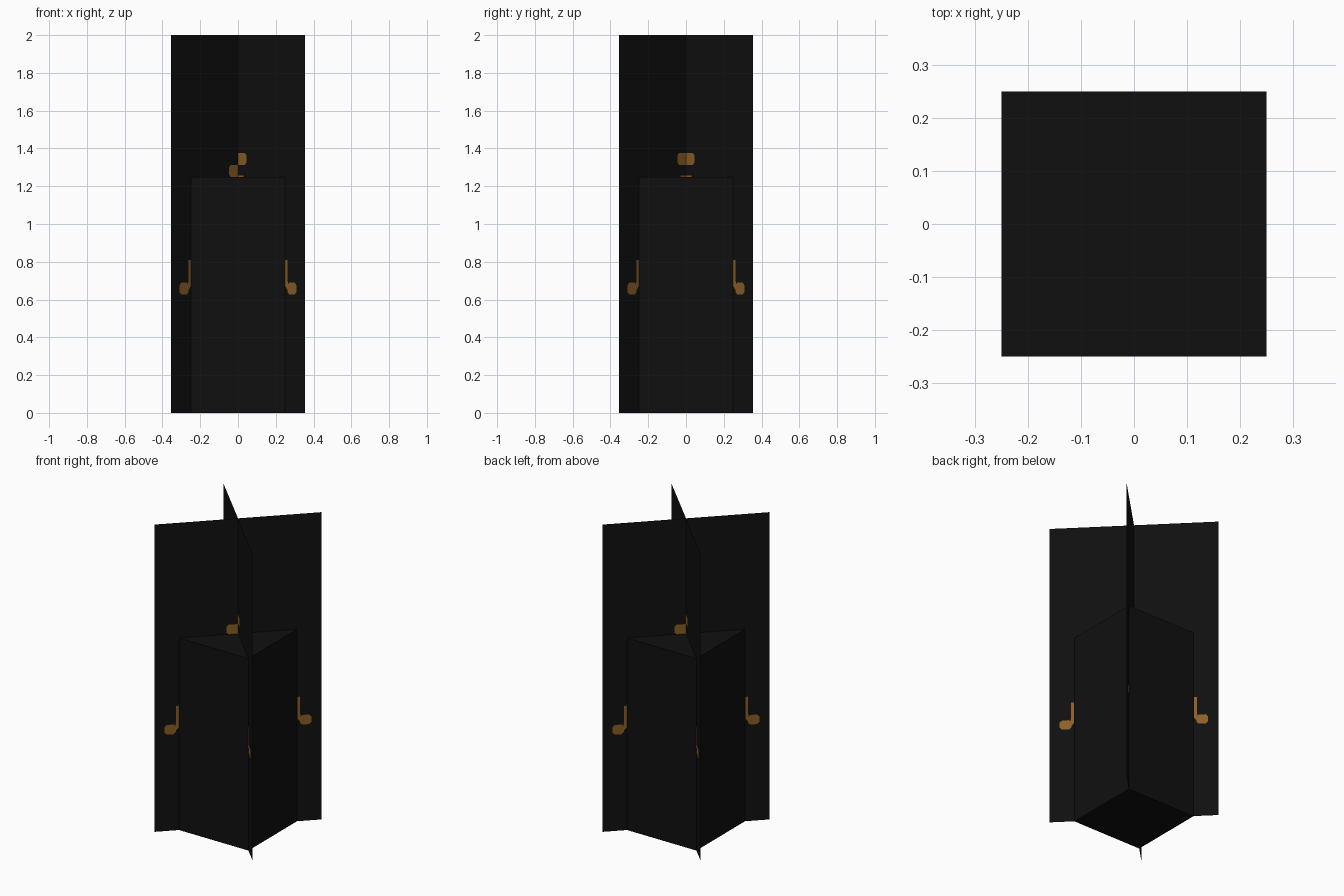
import bpy, bmesh, math
from mathutils import Matrix

if "Cube" in bpy.data.objects:
    bpy.data.objects.remove(bpy.data.objects["Cube"])


def material(name, rgb):
    m = bpy.data.materials.new(name)
    m.diffuse_color = (*rgb, 1)
    m.use_nodes = True
    m.node_tree.nodes["Principled BSDF"].inputs["Base Color"].default_value = m.diffuse_color
    return m


black = material("black", (0.005, 0.005, 0.005))
brown = material("bronze brown", (0.26, 0.115, 0.02))


def make_object(name, bm, mat):
    mesh = bpy.data.meshes.new(name)
    bm.to_mesh(mesh)
    bm.free()
    mesh.materials.append(mat)
    obj = bpy.data.objects.new(name, mesh)
    bpy.context.collection.objects.link(obj)
    return obj


def flat_shapes(name, shapes, mat, angle, offset=0.0):
    """Upright flat outlines given as (distance from axis, height)."""
    bm = bmesh.new()
    for shape in shapes:
        bm.faces.new([bm.verts.new((s, offset, z)) for s, z in shape])
    bm.transform(Matrix.Rotation(math.radians(angle), 4, 'Z'))
    return make_object(name, bm, mat)


def rect(s0, s1, z0, z1):
    return [(s0, z0), (s1, z0), (s1, z1), (s0, z1)]


def knob(s0, s1, z0, z1, c=0.014):
    return [(s0 + c, z0), (s1 - c, z0), (s1, z0 + c), (s1, z1 - c),
            (s1 - c, z1), (s0 + c, z1), (s0, z1 - c), (s0, z0 + c)]


def half_knob(s1, z0, z1, c=0.014):
    return [(0, z0), (s1 - c, z0), (s1, z0 + c),
            (s1, z1 - c), (s1 - c, z1), (0, z1)]


# Central block
bm = bmesh.new()
bmesh.ops.create_cube(bm, size=1, matrix=Matrix.Translation((0, 0, 0.625))
                      @ Matrix.Diagonal((0.5, 0.5, 1.25, 1)))
make_object("block", bm, black)

# Two crossed diagonal panels
for angle in (45, -45):
    flat_shapes("crossed_panel", [rect(-0.5, 0.5, 0, 2)], black, angle)

# Painted details on both sides of each of the four panel arms
stem = [(0.355, 0.67), (0.372, 0.65), (0.376, 0.69), (0.372, 0.70),
        (0.372, 0.81), (0.355, 0.81)]
lever = [stem, knob(0.371, 0.44, 0.627, 0.69)]
upper_mark = [half_knob(0.067, 1.313, 1.376), rect(0, 0.042, 1.25, 1.257)]
lower_mark = [half_knob(0.07, 1.25, 1.313)]

for angle in (45, 135, 225, 315):
    for side in (-1, 1):
        low = angle in (45, 225) and side == 1
        shapes = lever + (lower_mark if low else upper_mark)
        flat_shapes("arm_mark", shapes, brown, angle, side * 0.0015)
